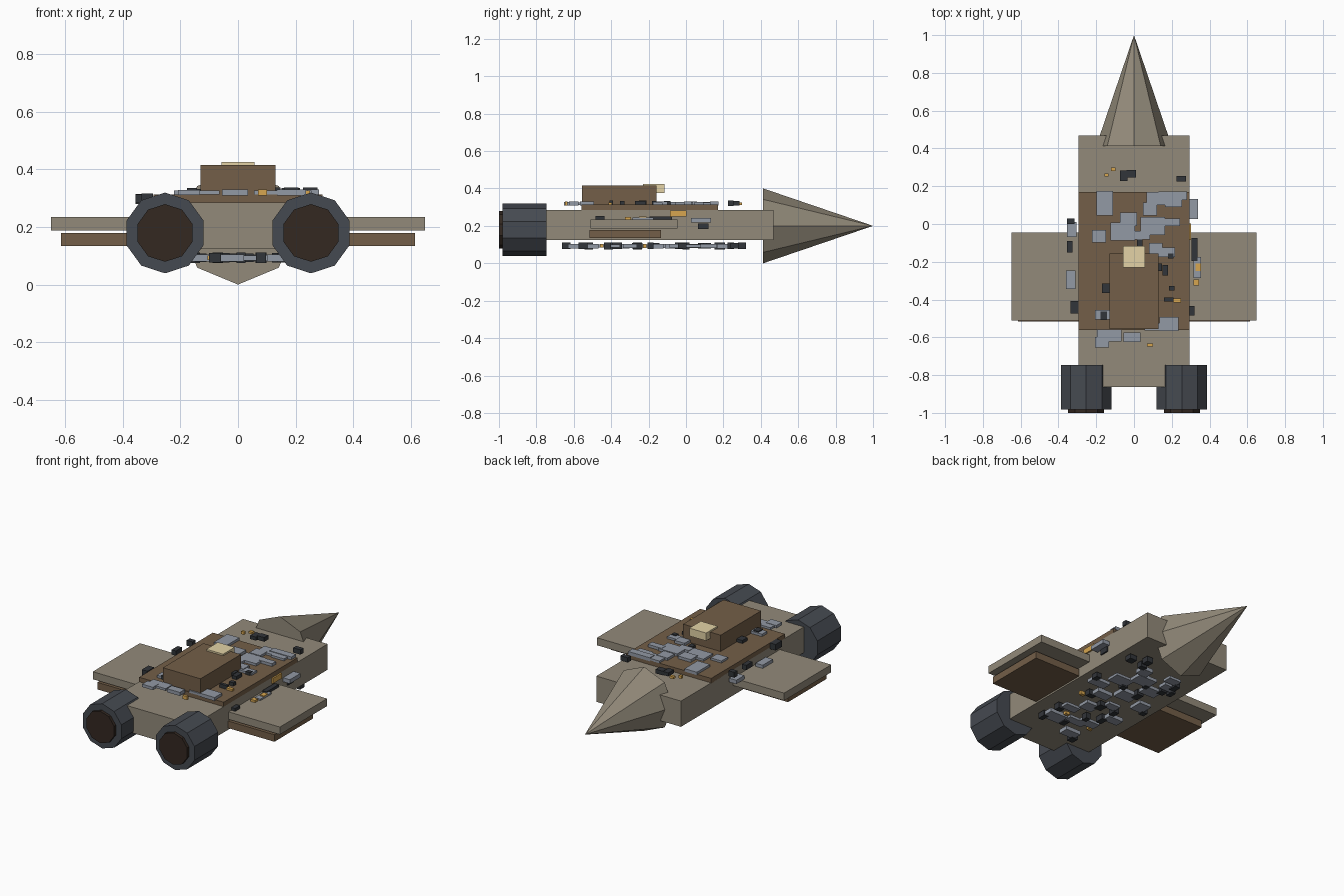
import bpy, bmesh, math, random
from mathutils import Matrix

if "Cube" in bpy.data.objects:
    bpy.data.objects.remove(bpy.data.objects["Cube"])

random.seed(4)
COL = {
    "hull": (0.29, 0.255, 0.195), "brown": (0.172, 0.113, 0.065), "grey": (0.29, 0.32, 0.375),
    "dark": (0.031, 0.035, 0.041), "gold": (0.68, 0.38, 0.08), "cream": (0.77, 0.65, 0.38),
    "engine": (0.060, 0.068, 0.082), "nozzle": (0.033, 0.021, 0.015),
}
MATS = {}
for key, c in COL.items():
    MATS[key] = bpy.data.materials.new(key)
    MATS[key].diffuse_color = (*c, 1)


def finish(bm, name, mat):
    me = bpy.data.meshes.new(name)
    bm.to_mesh(me)
    bm.free()
    me.materials.append(MATS[mat])
    ob = bpy.data.objects.new(name, me)
    bpy.context.collection.objects.link(ob)
    return ob


def add_box(bm, x0, x1, y0, y1, z0, z1):
    m = (Matrix.Translation(((x0 + x1) / 2, (y0 + y1) / 2, (z0 + z1) / 2))
         @ Matrix.Diagonal((x1 - x0, y1 - y0, z1 - z0, 1)))
    bmesh.ops.create_cube(bm, size=1, matrix=m)


def box(name, mat, *ext):
    bm = bmesh.new()
    add_box(bm, *ext)
    return finish(bm, name, mat)


def cone(name, mat, sides, r0, r1, x, z, y0, y1):
    # axis along y, first corner pointing straight up
    bm = bmesh.new()
    bmesh.ops.create_cone(bm, cap_ends=True, segments=sides, radius1=r0, radius2=r1, depth=y1 - y0)
    top = max(bm.verts, key=lambda v: v.co.xy.length)
    turn = math.pi / 2 - math.atan2(top.co.y, top.co.x)
    m = (Matrix.Translation((x, (y0 + y1) / 2, z)) @ Matrix.Rotation(-math.pi / 2, 4, 'X')
         @ Matrix.Rotation(turn + math.pi, 4, 'Z'))
    bmesh.ops.transform(bm, matrix=m, verts=bm.verts)
    return finish(bm, name, mat)


# Hull, nose, deck and bridge
box("hull", "hull", -0.293, 0.293, -0.862, 0.468, 0.124, 0.285)
cone("nose", "hull", 8, 0.2, 0, 0, 0.2, 0.413, 1.0)
box("deck_plate", "brown", -0.293, 0.293, -0.56, 0.17, 0.28, 0.313)
box("bridge_block", "brown", -0.13, 0.13, -0.557, -0.157, 0.31, 0.415)
box("bridge_window", "cream", -0.058, 0.058, -0.23, -0.116, 0.376, 0.425)

# Wings and engines, both sides
for side, s in (("left", -1), ("right", 1)):
    for name, mat, xo, y0, y1, z0, z1 in (
            ("upper_wing", "hull", 0.648, -0.511, -0.045, 0.187, 0.234),
            ("lower_wing", "brown", 0.613, -0.515, -0.134, 0.134, 0.178)):
        xs = sorted((0.27 * s, xo * s))
        box(f"{side}_{name}", mat, *xs, y0, y1, z0, z1)
    cone(f"{side}_engine", "engine", 10, 0.14, 0.14, 0.253 * s, 0.179, -0.982, -0.747)
    cone(f"{side}_nozzle", "nozzle", 10, 0.1, 0.1, 0.253 * s, 0.179, -1.0, -0.8)


def plates(name, mat, rects, z0, z1):
    # rects: centre x, centre y, width, length (hundredths)
    bm = bmesh.new()
    for i, (cx, cy, w, l) in enumerate(rects):
        dz = 0.002 * (i % 3)
        add_box(bm, (cx - w / 2) / 100, (cx + w / 2) / 100,
                (cy - l / 2) / 100, (cy + l / 2) / 100, z0 - dz, z1 + dz)
    finish(bm, name, mat)


# Surface panels on the upper deck
plates("deck_panels", "grey", [
    (12, 13.5, 11, 7), (8.5, 8, 7.5, 7), (20.5, 15, 15, 4.5), (21, 11, 9, 4),
    (-15.5, 11, 8.5, 13), (-3, 2.5, 9, 7), (-6, -4, 13, 9.5), (10, -1, 13, 9.5),
    (19.5, 1, 9.5, 4), (-18.5, -6.5, 7.5, 6.5), (4.5, -6, 8, 4.5), (11.5, -13, 7, 6),
    (17, -15, 9.5, 5), (-16.5, -48, 8.5, 5), (18.5, -53, 10, 7.5), (-13, -59, 13, 6.5),
    (-17, -62.5, 7.5, 5.5), (-1, -60, 9, 5), (10, -54.5, 9, 4)], 0.312, 0.326)
plates("deck_boxes", "dark", [
    (-5.5, 25.5, 4, 5.5), (-1.5, 26.5, 5, 4), (25, 24, 5, 3), (19.5, -17, 3, 2.5),
    (16.5, -24.5, 3, 5.5), (13.5, -23, 2.5, 4), (-15, -34, 4, 5), (-16, -48.5, 3.5, 4.5),
    (18.5, -40, 5, 2), (3, -10, 3, 3.5), (20, -34, 3, 2.5)], 0.31, 0.332)
plates("deck_lamps", "gold", [
    (-11, 29, 2.5, 2), (-14.5, 26, 2, 1.5), (8.5, -64, 3, 1.5), (23, -40.5, 4, 2)], 0.312, 0.326)

# Fittings along the flanks
plates("left_flank_panels", "grey", [(-33.5, -29.5, 5, 10), (-33, -3, 5, 8)], 0.235, 0.255)
plates("left_flank_boxes", "dark", [
    (-34, -12, 3, 6), (-33.5, 1.5, 4, 3), (-31.5, -44, 4, 6.5)], 0.282, 0.312)
plates("right_flank_panels", "grey", [(31, 8, 6, 10.5), (33.5, -23, 4, 11)], 0.217, 0.242)
plates("right_flank_boxes", "dark", [(32, -13.5, 3, 12), (30.5, -46, 3, 5)], 0.225, 0.25)
box("right_flank_hatch", "dark", 0.28, 0.302, 0.065, 0.12, 0.182, 0.214)
box("right_flank_lamp", "gold", 0.28, 0.302, -0.085, 0.003, 0.25, 0.283)
plates("wing_lamps", "gold", [(33, -31, 3, 3), (34, -23, 3, 4)], 0.23, 0.248)

# Underside machinery, hanging just below the hull
spots = [(19, 22), (10, 26), (-10, 22), (-13, 15), (9, 20), (13, 4), (21, -6), (11, -15),
         (-2, -22), (-15, -12), (16, -51), (-4, -45), (8, -30), (0, -7), (3, -48),
         (-8, 5), (-12, -33), (15, -38), (3, 12), (-3, -60)]
plates("belly_panels", "grey", [
    (x, y, random.uniform(7, 13), random.uniform(5, 9)) for x, y in spots[2:]], 0.084, 0.1)
plates("belly_boxes", "dark", [
    (x + random.choice((-5, 5)), y + random.choice((-4, 4)), random.uniform(3, 5),
     random.uniform(3, 6)) for x, y in spots], 0.079, 0.108)
plates("belly_lamps", "gold", [(-9, -50, 3, 2), (12, -45, 3, 2), (20, -22, 3, 2)], 0.086, 0.1)

for m in bpy.data.materials:
    if m.users and not m.is_grease_pencil:
        m.use_nodes = True
        m.node_tree.nodes["Principled BSDF"].inputs["Base Color"].default_value = m.diffuse_color
